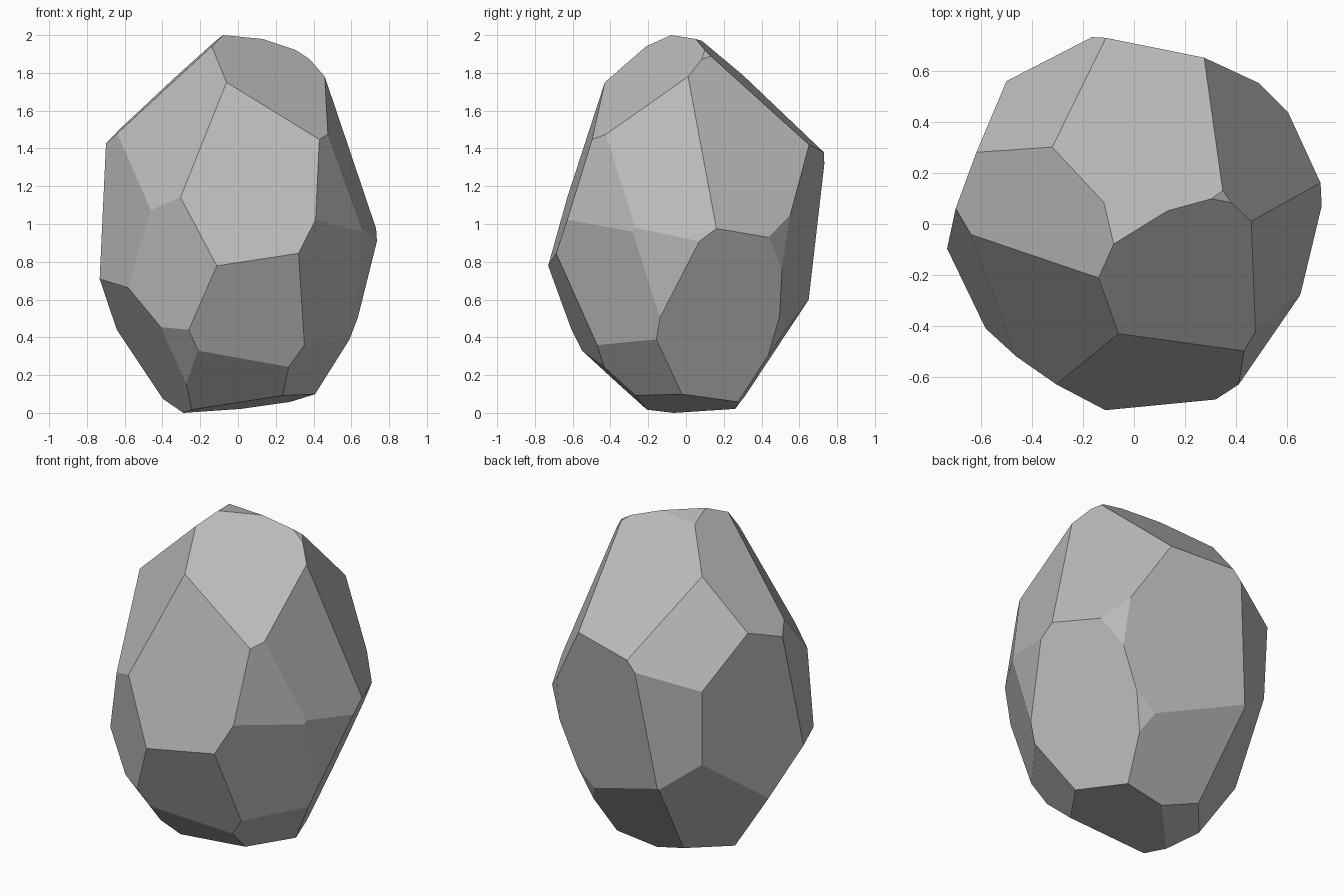
import bpy, bmesh
from math import radians, cos, sin
from mathutils import Vector

if "Cube" in bpy.data.objects:
    bpy.data.objects.remove(bpy.data.objects["Cube"], do_unlink=True)

# Heart of the boulder; every chisel cut is measured from here
CENTRE = Vector((0, 0, 1))

# Cuts as (compass angle from +x, tilt above horizontal, distance from the centre)
CROWN = [(-52.7, 49.3, .768), (84.9, 47.5, .765), (95, 79.5, .971),
         (8.7, 55.3, .938), (-178, 47, .788)]
SHOULDER = [(125.3, 29.2, .761), (-87.1, 17, .627), (-135.4, 27.2, .65),
            (-10, 16.7, .656), (28.1, 21.1, .664)]
BELLY = [(-153.2, 8, .65), (-123.6, -3.5, .682), (-36.3, -12, .683),
         (-14.8, -6.3, .699), (-33.4, 7.4, .686), (48.5, -4.9, .731),
         (77.8, -8, .63), (116.6, -2.5, .714), (159, -2, .659)]
UNDERSIDE = [(-80.7, -23.3, .732), (21, -22.7, .692), (65.6, -21.9, .752),
             (88.1, -33.3, .755), (137.6, -28.3, .75), (-158.8, -30.9, .765),
             (-126.3, -33.7, .845), (-87.4, -47.8, .859), (-33.8, -38, .831)]
BASE = [(-26.4, -80.7, .949), (129.8, -68.6, .98)]


def make_material(name, colour):
    mat = bpy.data.materials.new(name)
    mat.use_nodes = True
    mat.diffuse_color = colour
    mat.node_tree.nodes["Principled BSDF"].inputs["Base Color"].default_value = colour
    return mat


def chisel(bm, yaw, tilt, distance):
    """Slice off everything beyond one plane and close the cut with a flat face."""
    yaw, tilt = radians(yaw), radians(tilt)
    normal = Vector((cos(yaw) * cos(tilt), sin(yaw) * cos(tilt), sin(tilt)))
    everything = bm.verts[:] + bm.edges[:] + bm.faces[:]
    bmesh.ops.bisect_plane(bm, geom=everything, plane_co=CENTRE + normal * distance,
                           plane_no=normal, clear_outer=True)
    rim = [edge for edge in bm.edges if edge.is_boundary]
    if rim:
        bmesh.ops.contextual_create(bm, geom=rim)


# Boulder: a block chiselled down facet by facet
bm = bmesh.new()
bmesh.ops.create_cube(bm, size=4)
bmesh.ops.translate(bm, verts=bm.verts, vec=CENTRE)
for ring in (CROWN, SHOULDER, BELLY, UNDERSIDE, BASE):
    for cut in ring:
        chisel(bm, *cut)
bmesh.ops.recalc_face_normals(bm, faces=bm.faces)

# Rest it on the ground
lowest = min(v.co.z for v in bm.verts)
bmesh.ops.translate(bm, verts=bm.verts, vec=(0, 0, -lowest))

mesh = bpy.data.meshes.new("boulder")
bm.to_mesh(mesh)
bm.free()
mesh.materials.append(make_material("stone grey", (.5, .5, .5, 1)))
boulder = bpy.data.objects.new("boulder", mesh)
bpy.context.scene.collection.objects.link(boulder)
